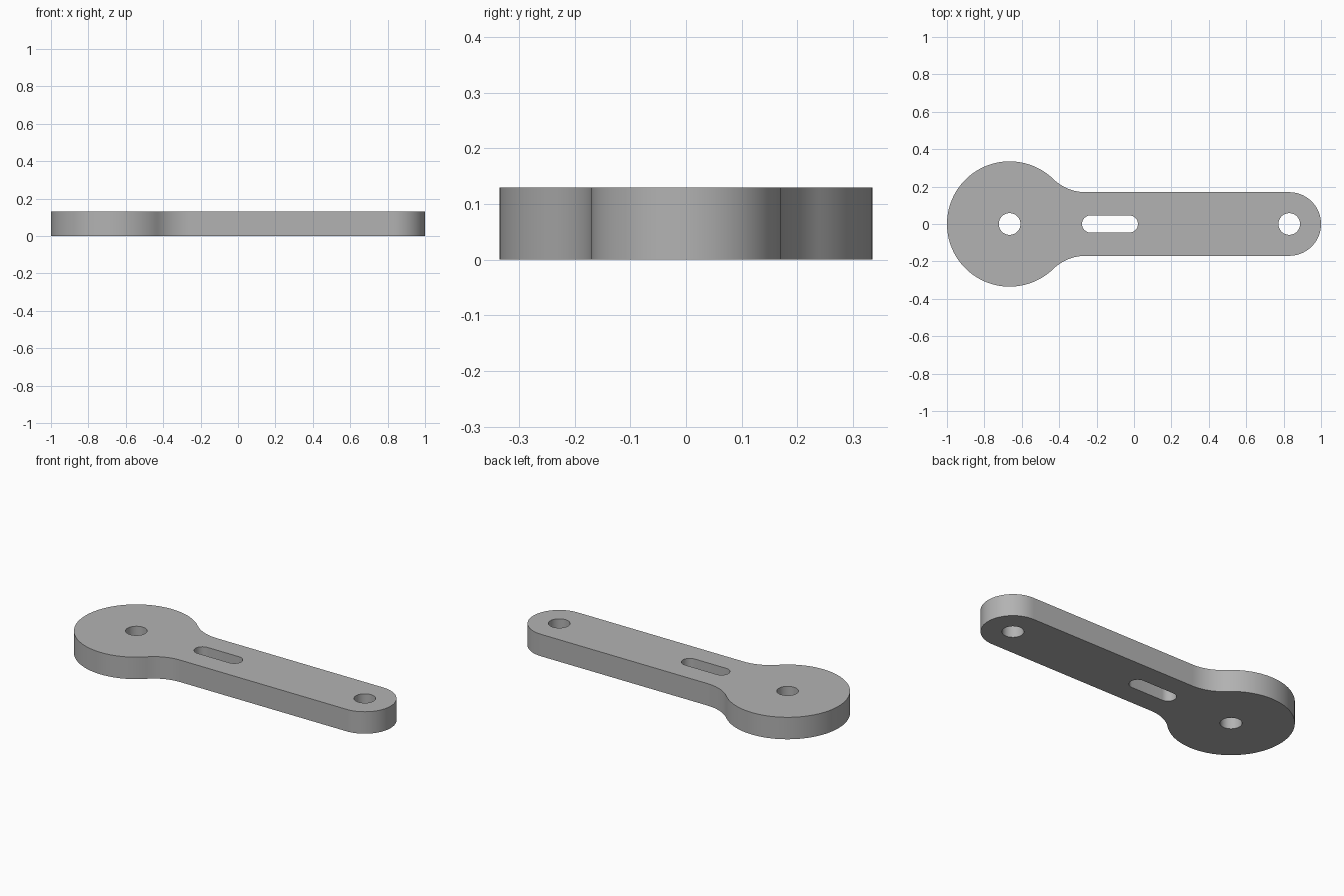
import bpy
import bmesh
from math import atan2, cos, pi, sin, sqrt

cube = bpy.data.objects.get("Cube")
if cube:
    bpy.data.objects.remove(cube)

THICKNESS = 0.13
BIG_X, BIG_R = -0.665, 0.335
END_X, END_R = 0.83, 0.17
FILLET_R = 0.25
HOLE_R = 0.058
SLOT_LEFT, SLOT_RIGHT, SLOT_R = -0.232, -0.025, 0.046


def arc(cx, cy, r, start, end, steps):
    """Points along an arc, both ends included."""
    angles = [start + (end - start) * i / steps for i in range(steps + 1)]
    return [(cx + r * cos(a), cy + r * sin(a)) for a in angles]


def circle(cx, r, steps=48):
    return arc(cx, 0, r, 0, 2 * pi, steps)[:-1]


# Outline: round end, concave fillet, large disc, mirrored fillet
fillet_y = END_R + FILLET_R
fillet_dx = sqrt((BIG_R + FILLET_R) ** 2 - fillet_y ** 2)
tangent = atan2(fillet_y, fillet_dx)
fillet = arc(BIG_X + fillet_dx, fillet_y, FILLET_R, -pi / 2, tangent - pi, 16)
disc = arc(BIG_X, 0, BIG_R, tangent, 2 * pi - tangent, 80)
mirrored = [(x, -y) for x, y in reversed(fillet)]
outline = arc(END_X, 0, END_R, -pi / 2, pi / 2, 40) + fillet + disc[1:-1] + mirrored

# Openings: pivot holes and the rounded slot
slot = (arc(SLOT_RIGHT, 0, SLOT_R, -pi / 2, pi / 2, 20)
        + arc(SLOT_LEFT, 0, SLOT_R, pi / 2, 3 * pi / 2, 20))
loops = [outline, circle(BIG_X, HOLE_R), circle(END_X, HOLE_R), slot]

# Fill the flat profile and extrude it into a plate
bm = bmesh.new()
edges = []
for loop in loops:
    verts = [bm.verts.new((x, y, 0)) for x, y in loop]
    edges += [bm.edges.new((a, b)) for a, b in zip(verts, verts[1:] + verts[:1])]
bmesh.ops.triangle_fill(bm, edges=edges, use_beauty=True, normal=(0, 0, 1))
extruded = bmesh.ops.extrude_face_region(bm, geom=bm.faces[:], use_keep_orig=True)
top = [v for v in extruded["geom"] if isinstance(v, bmesh.types.BMVert)]
bmesh.ops.translate(bm, verts=top, vec=(0, 0, THICKNESS))
bmesh.ops.recalc_face_normals(bm, faces=bm.faces[:])
mesh = bpy.data.meshes.new("lever_arm")
bm.to_mesh(mesh)
bm.free()

# Plain grey material
grey = bpy.data.materials.new("grey")
grey.use_nodes = True
colour = (0.45, 0.45, 0.45, 1)
grey.diffuse_color = colour
grey.node_tree.nodes["Principled BSDF"].inputs["Base Color"].default_value = colour
mesh.materials.append(grey)

lever = bpy.data.objects.new("lever_arm", mesh)
bpy.context.collection.objects.link(lever)
bpy.ops.object.select_all(action="DESELECT")
lever.select_set(True)
bpy.context.view_layer.objects.active = lever
bpy.ops.object.shade_smooth_by_angle(angle=pi / 6)
